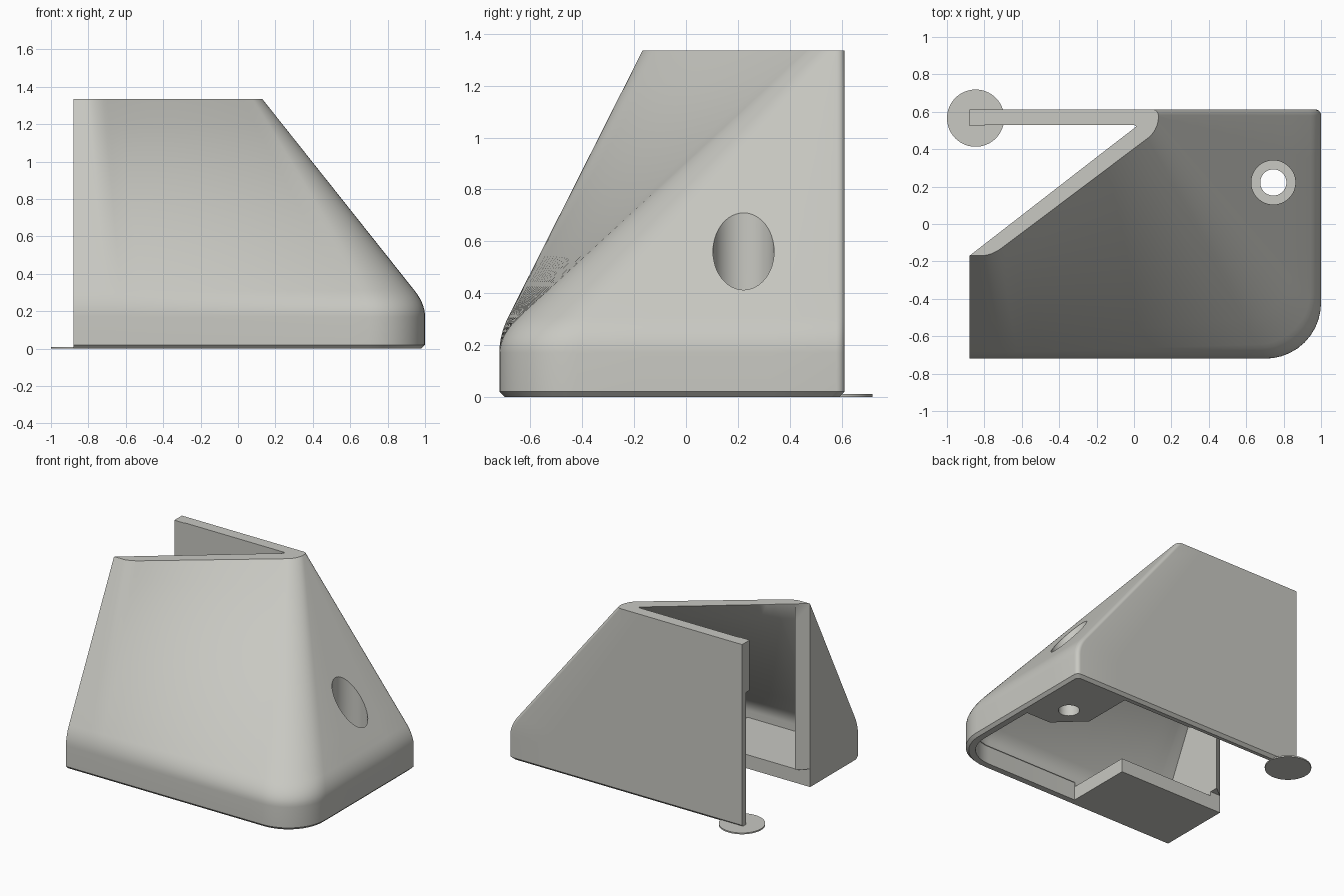
import bpy, bmesh, math

if "Cube" in bpy.data.objects:
    bpy.data.objects.remove(bpy.data.objects["Cube"])

TOP = 1.335


def material(name, col):
    m = bpy.data.materials.new(name)
    m.diffuse_color = (*col, 1)
    m.use_nodes = True
    m.node_tree.nodes["Principled BSDF"].inputs["Base Color"].default_value = m.diffuse_color
    return m


GREY = material("warm_grey", (0.58, 0.58, 0.54))


def make(name, bm):
    bmesh.ops.recalc_face_normals(bm, faces=bm.faces)
    me = bpy.data.meshes.new(name)
    bm.to_mesh(me)
    bm.free()
    ob = bpy.data.objects.new(name, me)
    bpy.context.collection.objects.link(ob)
    me.materials.append(GREY)
    return ob


def loft(name, rings):
    """Closed solid through rings of equal point count."""
    bm = bmesh.new()
    vs = [[bm.verts.new(p) for p in r] for r in rings]
    n = len(vs[0])
    for a, b in zip(vs, vs[1:]):
        for i in range(n):
            j = (i + 1) % n
            bm.faces.new((a[i], a[j], b[j], b[i]))
    bm.faces.new(vs[0][::-1])
    bm.faces.new(vs[-1])
    return make(name, bm)


def prism(name, pts, z0, z1):
    return loft(name, [[(x, y, z) for x, y in pts] for z in (z0, z1)])


def circle(cx, cy, r, n=48):
    return [(cx + r * math.cos(2 * math.pi * i / n), cy + r * math.sin(2 * math.pi * i / n))
            for i in range(n)]


def line(a, b, n):
    return [(a[0] + (b[0] - a[0]) * i / n, a[1] + (b[1] - a[1]) * i / n) for i in range(n)]


def bend(a, c, b, n, w=0.72):
    """Rounded corner from a to b around control point c."""
    out = []
    for i in range(n):
        t = i / n
        k = ((1 - t) ** 2, 2 * w * t * (1 - t), t * t)
        out.append(tuple(sum(q * p[d] for q, p in zip(k, (a, c, b))) / sum(k) for d in (0, 1)))
    return out


def outline(p0, p1, c1, p2, p3, c3, p4, p5, c5, p6, p7):
    return (line(p0, p1, 2) + bend(p1, c1, p2, 5, 0.9) + line(p2, p3, 14)
            + bend(p3, c3, p4, 10) + line(p4, p5, 4) + bend(p5, c5, p6, 5)
            + line(p6, p7, 6) + [p7])


def mix(a, b, t, z):
    return [(p[0] + (q[0] - p[0]) * t, p[1] + (q[1] - p[1]) * t, z) for p, q in zip(a, b)]


def body_rings(base, top, kink, z_top, fillet):
    """Rings from the rounded shoulder up to the top."""
    slope = z_top - kink
    rings = []
    for i in range(8):
        s = i / 7
        t = fillet / slope * s * s
        z = kink - fillet * (1 - s) ** 2 + fillet * s * s
        rings.append(mix(base, top, t, z))
    t0 = fillet / slope
    for i in range(1, 9):
        t = t0 + (1 - t0) * i / 8
        rings.append(mix(base, top, t, kink + slope * t))
    return rings


def boolean(ob, cutter, op='DIFFERENCE', drop=True):
    m = ob.modifiers.new("cut", 'BOOLEAN')
    m.object, m.operation, m.solver = cutter, op, 'EXACT'
    bpy.context.view_layer.objects.active = ob
    bpy.ops.object.modifier_apply(modifier=m.name)
    if drop:
        bpy.data.objects.remove(cutter)


def base_outline(d):
    return outline((-.88, -.72 + d), (-.70, -.72 + d), (-.65, -.72 + d), (-.60, -.72 + d),
                   (.70, -.72 + d), (1 - d, -.72 + d), (1 - d, -.42), (1 - d, .58 - d),
                   (1 - d, .612 - d), (.97 - d, .612 - d), (-.88, .612 - d))


# Outer housing: rounded foot, sloping to a narrow slanted top
base = base_outline(0)
top = outline((-.88, -.168), (-.80, -.168), (-.755, -.165), (-.70, -.123), (.075, .46),
              (.13, .50), (.13, .565), (.13, .582), (.13, .612), (.10, .612), (-.88, .612))
housing = loft("housing", [[(x, y, 0) for x, y in base_outline(.02)],
                           [(x, y, .02) for x, y in base]]
               + body_rings(base, top, .24, TOP, .07))


# Inner cavity, its roof meeting the slanted opening
def slant(x):
    return (x, -.166 + (x + .88) * .775)


cav_base = outline((-.80, -.65), (-.70, -.65), (-.65, -.65), (-.60, -.65), (.70, -.65),
                   (.93, -.65), (.93, -.42), (.93, .50), (.93, .53), (.90, .53), (-.80, .53))
cav_top = outline(slant(-.80), slant(-.76), slant(-.73), slant(-.70), slant(-.02),
                  slant(-.01), slant(0), (.003, .52), (.003, .53), (-.003, .53), (-.80, .53))
cavity = loft("cavity_cutter", [[(x, y, .10) for x, y in cav_base]]
              + body_rings(cav_base, cav_top, .20, TOP + .003, .05))

# Underside opening, leaving a floor pad in the front left
under = prism("underside_cutter",
              [(-.95, -.17), (-.04, -.17), (-.04, -.655), (.70, -.655)]
              + bend((.70, -.655), (.935, -.655), (.935, -.42), 10)[1:]
              + [(.935, -.42), (.935, .56), (-.95, .56)], -.1, .13)

# Screw boss stays solid inside the cavity
boss_pts = [(.55, 1), (.55, .20), (.74, .02), (1.2, .02), (1.2, 1)]
boolean(cavity, prism("boss_a", boss_pts, -.5, 2))
boolean(under, prism("boss_b", boss_pts, -.5, 2))

boolean(housing, cavity)
boolean(housing, under)

# Vertical wedge opening at the left, with a thinned lower back wall
boolean(housing, prism("wedge_cutter", [(-1, -.263), (-.88, -.17), (.01, .52), (.01, .525),
                                        (-1, .525)], -.5, 2))
boolean(housing, prism("recess_cutter", [(-1, .515), (-.01, .515), (-.01, .566), (-1, .566)],
                       -.5, .97))

# Countersunk screw hole
boolean(housing, prism("bore_cutter", circle(.745, .222, .118), .10, 2))
boolean(housing, prism("hole_cutter", circle(.745, .222, .07), -.5, .5))

# Thin round foot pad under the free corner
pad = prism("foot_pad", circle(-.847, .566, .153, 64), 0, .01)

for ob in (housing, pad):
    bpy.ops.object.select_all(action='DESELECT')
    ob.select_set(True)
    bpy.context.view_layer.objects.active = ob
    bpy.ops.object.shade_smooth_by_angle(angle=math.radians(30))
